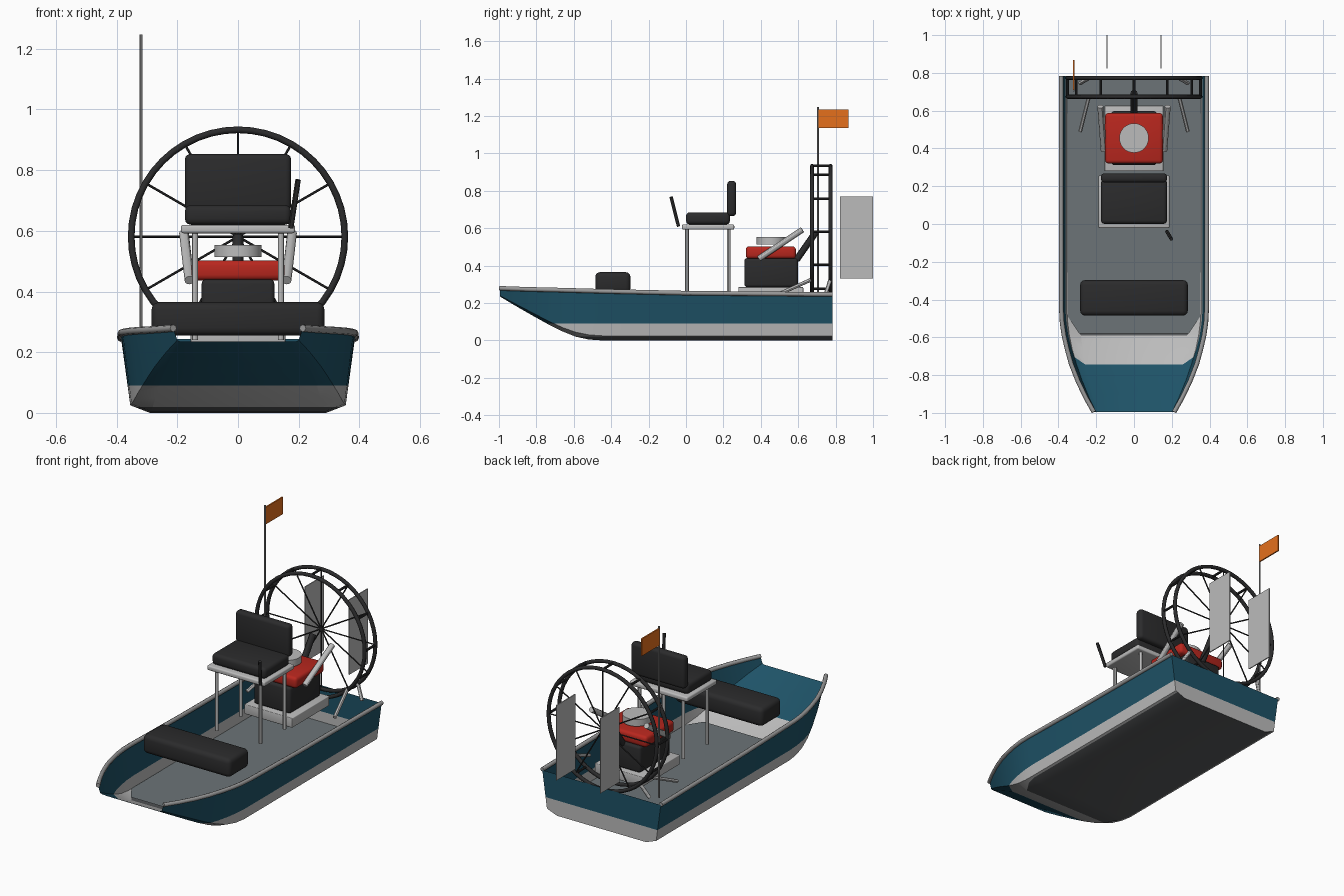
import bpy, bmesh
from math import sin, cos, pi
from mathutils import Vector

cube = bpy.data.objects.get("Cube")
if cube:
    bpy.data.objects.remove(cube, do_unlink=True)


def material(name, r, g, b):
    m = bpy.data.materials.new(name)
    m.use_nodes = True
    m.diffuse_color = (r, g, b, 1)
    m.node_tree.nodes["Principled BSDF"].inputs["Base Color"].default_value = (r, g, b, 1)
    return m


TEAL = material("teal paint", .013, .085, .135)
LIGHT = material("light aluminium", .5, .5, .5)
BOTTOM = material("dark bottom", .095, .1, .105)
METAL = material("grey metal", .32, .32, .32)
DECK = material("deck grey", .15, .175, .185)
BLACK = material("black", .024, .024, .025)
RED = material("red cover", .48, .02, .013)
ORANGE = material("orange flag", .78, .16, .012)


def finish(bm, name, *mats, smooth=False):
    mesh = bpy.data.meshes.new(name)
    bm.to_mesh(mesh)
    bm.free()
    obj = bpy.data.objects.new(name, mesh)
    bpy.context.collection.objects.link(obj)
    for m in mats:
        mesh.materials.append(m)
    if smooth:
        bpy.ops.object.select_all(action='DESELECT')
        obj.select_set(True)
        bpy.context.view_layer.objects.active = obj
        bpy.ops.object.shade_smooth_by_angle()
    return obj


def box(name, mat, xs, ys, zs, bevel=0):
    """Box between pairs of limits, with optional rounded edges."""
    bm = bmesh.new()
    bmesh.ops.create_cube(bm, size=1)
    for v in bm.verts:
        v.co = [lo + (c + .5) * (hi - lo) for c, (lo, hi) in zip(v.co, (xs, ys, zs))]
    if bevel:
        bmesh.ops.bevel(bm, geom=bm.edges[:], offset=bevel, segments=3,
                        profile=.5, affect='EDGES')
    return finish(bm, name, mat, smooth=bevel > 0)


def add_rod(bm, a, b, radius, sides=12):
    a, b = Vector(a), Vector(b)
    made = bmesh.ops.create_cone(bm, cap_ends=True, segments=sides, radius1=radius,
                                 radius2=radius, depth=(b - a).length)
    turn = (b - a).to_track_quat('Z', 'Y')
    for v in made["verts"]:
        v.co = turn @ v.co + (a + b) / 2


def rod(name, mat, a, b, radius, sides=12):
    bm = bmesh.new()
    add_rod(bm, a, b, radius, sides)
    return finish(bm, name, mat, smooth=True)


def swept(name, mat, points, radius, closed=False):
    """Round tube along a path."""
    curve = bpy.data.curves.new(name, 'CURVE')
    curve.dimensions = '3D'
    curve.bevel_depth = radius
    curve.bevel_resolution = 2
    curve.use_fill_caps = True
    line = curve.splines.new('POLY')
    line.points.add(len(points) - 1)
    for p, co in zip(line.points, points):
        p.co = (*co, 1)
    line.use_cyclic_u = closed
    obj = bpy.data.objects.new(name, curve)
    bpy.context.collection.objects.link(obj)
    curve.materials.append(mat)
    return obj


# Hull stations: y, bottom z, bottom half-width, chine half-width, chine z, rim half-width, rim z
stations = [
    (-.995, .235, .19, .2, .24, .212, .276),
    (-.92, .19, .215, .237, .2, .254, .273),
    (-.83, .138, .24, .274, .153, .297, .27),
    (-.74, .088, .258, .305, .106, .332, .268),
    (-.66, .048, .272, .328, .069, .354, .266),
    (-.59, .02, .281, .342, .044, .37, .264),
    (-.52, .005, .287, .351, .03, .38, .262),
    (-.45, 0, .29, .355, .025, .384, .26),
    (0, 0, .29, .355, .025, .385, .25),
    (.784, 0, .29, .355, .025, .385, .243),
]
bm = bmesh.new()
rows = []
for y, zb, bw, cw, zc, tw, zt in stations:
    half = [(tw, zt), (cw, zc), (bw, zb)]
    section = [(-x, z) for x, z in half] + half[::-1]
    rows.append([bm.verts.new((x, y, z)) for x, z in section])
for r0, r1 in zip(rows, rows[1:]):
    for i in range(len(r0) - 1):
        bm.faces.new((r0[i], r0[i + 1], r1[i + 1], r1[i]))
bm.faces.new(rows[-1])
bmesh.ops.recalc_face_normals(bm, faces=bm.faces[:])
# Paint bands follow height; the stern plate keeps its light foot
for height in (.02, .09):
    bmesh.ops.bisect_plane(bm, geom=bm.verts[:] + bm.edges[:] + bm.faces[:],
                           plane_co=(0, 0, height), plane_no=(0, 0, 1))
for f in bm.faces:
    z = f.calc_center_median().z
    stern = abs(f.normal.y) > .95
    f.material_index = 0 if z > .09 else 1 if z > .02 or stern else 2
finish(bm, "hull", TEAL, LIGHT, BOTTOM, smooth=True)

# Deck plate inside the hull
bm = bmesh.new()
outline = [(.29, -.58), (.35, -.49), (.354, .78)]
outline += [(-x, y) for x, y in outline[::-1]]
bm.faces.new([bm.verts.new((x, y, .031)) for x, y in outline])
finish(bm, "deck", DECK)

# Gunwale tubes
for side, s in (("left", 1), ("right", -1)):
    swept(side + "_gunwale", METAL,
          [(s * (st[5] + .001), st[0], st[6] + .003) for st in stations], .012)

# Front bench and driver seat
box("front_bench", BLACK, (-.285, .285), (-.485, -.297), (.255, .365), .025)
box("seat_frame", LIGHT, (-.188, .188), (-.022, .258), (.592, .62), .008)
box("seat_cushion", BLACK, (-.175, .175), (0, .235), (.62, .685), .02)
box("seat_back", BLACK, (-.175, .175), (.22, .268), (.665, .853), .018)
for side, s in (("left", 1), ("right", -1)):
    for place, y in (("front", .005), ("rear", .228)):
        rod(f"{side}_{place}_seat_leg", LIGHT, (s * .142, y, .24), (s * .142, y, .6), .01)
rod("control_stick", BLACK, (.174, -.04, .61), (.198, -.08, .768), .009)

# Engine with cover, filter and exhausts
box("engine_base", LIGHT, (-.156, .156), (.28, .627), (.228, .285), .004)
box("engine_block", BLACK, (-.12, .12), (.312, .598), (.285, .44), .015)
box("engine_cover", RED, (-.153, .153), (.32, .588), (.437, .503), .018)
rod("air_filter", LIGHT, (0, .455, .513), (0, .455, .553), .078, 32)
rod("drive_shaft", BLACK, (0, .59, .43), (0, .695, .58), .018)
for side, s in (("left", 1), ("right", -1)):
    rod(side + "_exhaust", LIGHT, (s * .16, .39, .437), (s * .178, .622, .592), .016)

# Propeller cage: two hoops, links and spokes
HUB_Z, RADIUS, FRONT_Y, REAR_Y = .581, .352, .674, .773


def on_hoop(k, n, y):
    a = 2 * pi * k / n
    return (RADIUS * sin(a), y, HUB_Z + RADIUS * cos(a))


for name, y in (("front_hoop", FRONT_Y), ("rear_hoop", REAR_Y)):
    swept(name, BLACK, [on_hoop(k, 48, y) for k in range(48)], .011, closed=True)
links, spokes = bmesh.new(), bmesh.new()
for k in range(12):
    add_rod(links, on_hoop(k, 12, FRONT_Y), on_hoop(k, 12, REAR_Y), .007, 8)
    add_rod(spokes, (0, REAR_Y, HUB_Z), on_hoop(k, 12, REAR_Y), .004, 6)
finish(links, "cage_links", BLACK, smooth=True)
finish(spokes, "cage_spokes", BLACK, smooth=True)

# Cage struts and rudders
for side, s in (("left", 1), ("right", -1)):
    rod(side + "_front_strut", LIGHT, (s * .285, .49, .245), (s * .238, .676, .328), .01)
    rod(side + "_rear_strut", LIGHT, (s * .285, .745, .245), (s * .238, .772, .328), .01)
    box(side + "_rudder", LIGHT, (s * .143 - .003, s * .143 + .003), (.824, 1), (.33, .77))

# Flag on its pole
rod("flag_pole", METAL, (-.319, .706, .24), (-.319, .706, 1.247), .005, 8)
box("flag", ORANGE, (-.323, -.315), (.707, .868), (1.135, 1.235))
